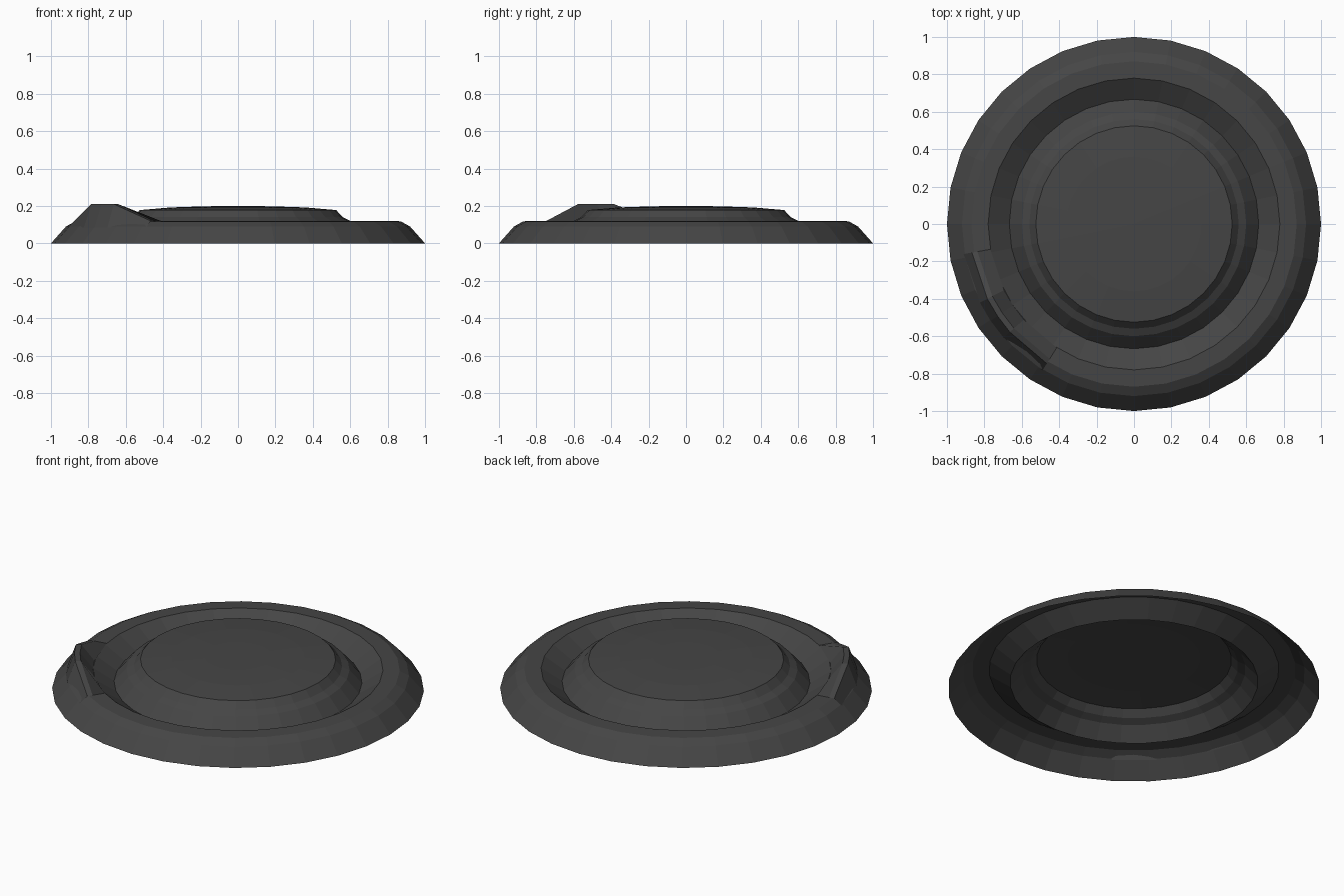
import bpy, bmesh, math

if "Cube" in bpy.data.objects:
    bpy.data.objects.remove(bpy.data.objects["Cube"])

SEG = 32
dark = bpy.data.materials.new("dark_plastic")
dark.diffuse_color = (0.06, 0.06, 0.06, 1)
dark.use_nodes = True
dark.node_tree.nodes["Principled BSDF"].inputs["Base Color"].default_value = dark.diffuse_color


def finish(bm, name):
    bmesh.ops.recalc_face_normals(bm, faces=bm.faces)
    me = bpy.data.meshes.new(name)
    bm.to_mesh(me)
    bm.free()
    ob = bpy.data.objects.new(name, me)
    me.materials.append(dark)
    bpy.context.collection.objects.link(ob)
    return ob


def lathe(name, profile):
    """Spin a radius/height profile around z."""
    bm = bmesh.new()
    vs = [bm.verts.new((r, 0, z)) for r, z in profile]
    es = [bm.edges.new(p) for p in zip(vs, vs[1:])]
    bmesh.ops.spin(bm, geom=vs + es, cent=(0, 0, 0), axis=(0, 0, 1),
                   angle=2 * math.pi, steps=SEG, use_duplicate=False)
    bmesh.ops.remove_doubles(bm, verts=bm.verts, dist=1e-4)
    ob = finish(bm, name)
    return ob


# sloping outer skirt and flat rim
lathe("rim", [(1, 0), (0.92, 0.09), (0.87, 0.118), (0.78, 0.12)])
# V-shaped groove inside the rim, rising to the raised centre
lathe("groove", [(0.78, 0.12), (0.667, 0.044), (0.60, 0.12), (0.56, 0.14), (0.525, 0.178)])
# gently domed centre
lathe("dome", [(0.525, 0.178), (0.36, 0.192), (0.18, 0.198), (0, 0.2)])

# drinking spout: a ridge along the rim tapering at both ends
bm = bmesh.new()
rows = []
for deg, h in ((-24, 0), (-7, 1), (0, 1), (7, 1), (24, 0)):
    a = math.radians(214 + deg)
    section = [(0.925, 0.085), (0.88, 0.12 + 0.09 * h),
               (0.85, 0.12 + 0.09 * h), (0.78, 0.12)]
    rows.append([bm.verts.new((r * math.cos(a), r * math.sin(a), z)) for r, z in section])
for p, q in zip(rows, rows[1:]):
    for i in range(3):
        bm.faces.new((p[i], p[i + 1], q[i + 1], q[i]))
finish(bm, "spout")
